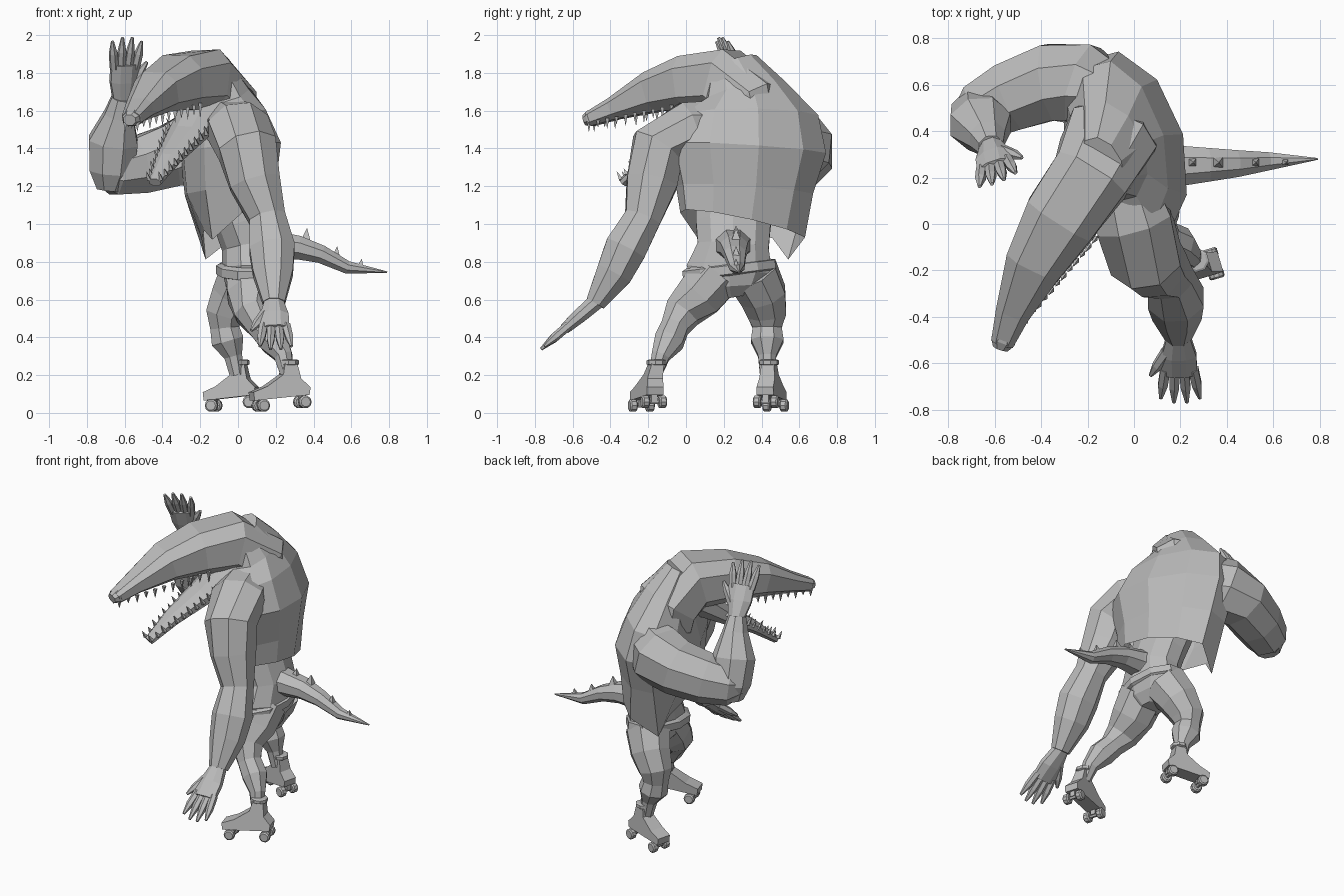
import bpy, bmesh, math
from mathutils import Vector

if "Cube" in bpy.data.objects:
    bpy.data.objects.remove(bpy.data.objects["Cube"], do_unlink=True)

grey = bpy.data.materials.new("plain grey")
grey.use_nodes = True
grey.diffuse_color = (.5, .5, .5, 1)
grey.node_tree.nodes["Principled BSDF"].inputs["Base Color"].default_value = (.5, .5, .5, 1)

X, Y, Z = Vector((1, 0, 0)), Vector((0, 1, 0)), Vector((0, 0, 1))


def finish(name, bm):
    """Turn a bmesh into a flat shaded object."""
    bmesh.ops.recalc_face_normals(bm, faces=bm.faces)
    mesh = bpy.data.meshes.new(name)
    bm.to_mesh(mesh)
    bm.free()
    mesh.materials.append(grey)
    obj = bpy.data.objects.new(name, mesh)
    bpy.context.collection.objects.link(obj)
    return obj


def sweep(bm, stations, side, sides=8, open_start=False, power=1):
    """Skin rings along a path; a station is x, y, z, half width, half depth."""
    points = [Vector(s[:3]) for s in stations]
    rings = []

    def bend(value):
        return math.copysign(abs(value) ** power, value) * 1.04

    for i, s in enumerate(stations):
        along = (points[min(i + 1, len(points) - 1)] - points[max(i - 1, 0)]).normalized()
        across = (side - along * side.dot(along)).normalized()
        depth = along.cross(across)
        angles = [math.tau * (k + .5) / sides for k in range(sides)]
        rings.append([bm.verts.new(points[i] + across * bend(math.cos(a)) * s[3]
                                   + depth * bend(math.sin(a)) * s[-1]) for a in angles])
    for low, high in zip(rings, rings[1:]):
        for k in range(sides):
            j = (k + 1) % sides
            bm.faces.new((low[k], low[j], high[j], high[k]))
    if not open_start:
        bm.faces.new(rings[0])
    bm.faces.new(rings[-1])
    return rings


def part(name, stations, side, sides=8, power=1):
    bm = bmesh.new()
    sweep(bm, stations, side, sides, power=power)
    return finish(name, bm)


def spike(bm, base, tip, radius):
    sweep(bm, [(*base, radius), (*tip, radius * .08)], X, 4)


# Loose torn top, open underneath with two hanging front corners
shoulder_line = Vector((-.25, .95, 0))
bm = bmesh.new()
hem = sweep(bm, [(0, .3, .99, .33, .18), (-.04, .31, 1.18, .36, .23),
                 (-.04, .32, 1.4, .42, .25), (-.07, .33, 1.57, .37, .2),
                 (-.1, .31, 1.7, .22, .15), (-.14, .25, 1.85, .13, .09)],
            shoulder_line, 10, open_start=True)[0]
for v in hem:
    v.co.z += .05 - (v.co.y + .05) * .13
corners = sorted((v for v in hem if v.co.x < -.06), key=lambda v: v.co.y)
for v in (corners[0], corners[-1]):
    v.co += Vector((-.04, 0, -.1))
corners[-1].co.y -= .06
finish("torso_top", bm)

# Waist, hips and belt
part("waist", [(-.04, .27, 1.2, .22, .15), (.02, .25, 1.0, .2, .14), (.06, .25, .88, .19, .14),
               (.06, .23, .76, .23, .14), (.06, .23, .67, .19, .12), (.06, .24, .61, .08, .07)], Y, 10)
part("belt", [(.05, .224, .79, .22, .14), (.05, .225, .78, .25, .16),
              (.05, .231, .735, .25, .16), (.05, .232, .725, .22, .14)], Y, 10)

# Neck, skull and long upper jaw
head_side = Vector((.92, -.4, 0))
part("head", [(-.1, .37, 1.5, .18, .15), (-.11, .35, 1.64, .2, .17), (-.19, .2, 1.76, .17, .17),
              (-.32, .02, 1.75, .16, .145), (-.43, -.17, 1.7, .125, .11),
              (-.52, -.38, 1.61, .075, .06), (-.565, -.51, 1.555, .05, .04)], head_side, power=.7)
part("snout_tip", [(-.55, -.47, 1.575, .04, .04), (-.562, -.5, 1.56, .055, .045),
                   (-.574, -.535, 1.55, .035, .03)], head_side)
part("lower_jaw", [(-.17, .17, 1.62, .13, .1), (-.27, -.01, 1.47, .11, .06),
                   (-.37, -.19, 1.34, .07, .04), (-.44, -.33, 1.22, .035, .025)], head_side)

# Teeth along both edges of each jaw
jaw_up = Vector((-.24, -.44, .85)).normalized()
rows = (("upper_teeth", Vector((-.31, .02, 1.64)), Vector((-.565, -.5, 1.54)), -Z),
        ("lower_teeth", Vector((-.25, .02, 1.5)), Vector((-.44, -.33, 1.235)), jaw_up))
for name, back, front, way in rows:
    bm = bmesh.new()
    for k in range(11):
        t = k / 10
        for s in (-1, 1):
            base = back.lerp(front, t) + head_side * s * (.12 - .085 * t)
            spike(bm, base, base + way * (.07 - .02 * t - .015 * (k % 2)), .014)
    finish(name, bm)

# Lowered left arm and raised right arm
part("left_arm", [(-.05, .17, 1.52, .14), (0, .01, 1.51, .17, .14), (.05, -.15, 1.4, .16, .15),
                  (.09, -.18, 1.22, .14), (.155, -.23, 1.03, .1), (.18, -.32, .87, .125, .115),
                  (.185, -.38, .74, .11, .1), (.19, -.48, .58, .06, .055)], X)
part("right_upper_arm", [(-.1, .42, 1.48, .14), (-.12, .53, 1.44, .18, .16), (-.22, .6, 1.4, .2, .18),
                         (-.36, .61, 1.36, .17), (-.53, .55, 1.31, .155),
                         (-.67, .48, 1.28, .13), (-.74, .44, 1.28, .07)], Z)
part("right_forearm", [(-.68, .48, 1.18, .07), (-.67, .47, 1.28, .12), (-.66, .43, 1.44, .135, .12),
                       (-.63, .37, 1.58, .08), (-.615, .33, 1.67, .055)], X)


def hand(name, wrist, tip, across, thumb):
    """Tapered palm, four fanned fingers and a thumb."""
    wrist, tip = Vector(wrist), Vector(tip)
    bm = bmesh.new()
    sweep(bm, [(*wrist, .05, .045), (*wrist.lerp(tip, .3), .078, .04), (*wrist.lerp(tip, .57), .08, .03)], across)
    for i in (-1.5, -.5, .5, 1.5):
        root = wrist.lerp(tip, .5) + across * i * .04
        end = wrist.lerp(tip, 1.02 - abs(i) * .06) + across * i * .056
        sweep(bm, [(*root, .024), (*root.lerp(end, .55), .023), (*end, .008)], across, 6)
    root = wrist.lerp(tip, .25) + across * thumb * .05
    end = wrist.lerp(tip, .6) + across * thumb * .125
    sweep(bm, [(*root, .027), (*root.lerp(end, .6), .023), (*end, .008)], across, 6)
    finish(name, bm)


hand("left_hand", (.19, -.475, .59), (.2, -.77, .335), X, -1)
hand("right_hand", (-.615, .335, 1.66), (-.585, .18, 1.99), Vector((.92, .35, 0)), 1)

# Legs: thigh, knee, calf, ankle
part("left_leg", [(.07, .17, .74, .14), (.07, .07, .62, .13), (.08, -.02, .53, .1), (.13, -.06, .45, .075),
                  (.19, -.09, .38, .08), (.24, -.135, .3, .05), (.26, -.165, .2, .035)], Y)
part("right_leg", [(.04, .35, .74, .14), (-.02, .41, .62, .125), (-.07, .43, .52, .105), (-.07, .43, .45, .08),
                   (-.055, .43, .38, .09), (-.025, .43, .3, .05), (-.005, .43, .2, .04)], Y)

# Quad roller skates, heels slightly raised
BOOT = ((-.02, .07), (1, .065), (1.02, .11), (.76, .135), (.46, .19), (.42, .25), (.2, .25), (.13, .16), (-.04, .11))


def skate(name, heel, toe, lean):
    heel, toe = Vector((*heel, .025)), Vector((*toe, 0))
    across = (toe - heel).cross(Z).normalized()
    bm = bmesh.new()
    loops = []
    for s in (-1, 1):
        loop = []
        for u, z in BOOT:
            half = .052 - max(0, z - .12) * .12 - .01 * abs(u - .6)
            lift = Vector((0, lean * max(0, z - .11), z))
            loop.append(bm.verts.new(heel.lerp(toe, u) + across * s * half + lift))
        bm.faces.new(loop)
        loops.append(loop)
    for k in range(len(BOOT)):
        bm.faces.new((loops[0][k - 1], loops[0][k], loops[1][k], loops[1][k - 1]))
    cuff = heel.lerp(toe, .31) + Y * lean * .14
    sweep(bm, [(*(cuff + Z * h), r) for h, r in ((.235, .04), (.24, .05), (.26, .05), (.265, .04))], across)
    finish(name + "_boot", bm)
    bm = bmesh.new()
    for u in (.07, .84):
        axle = heel.lerp(toe, u) + Z * .035
        sweep(bm, [(*(axle - across * .05), .012), (*(axle + across * .05), .012)], Z, 6)
        sweep(bm, [(*axle, .025), (*(axle + Z * .05), .02)], across, 4)
        for s in (-1, 1):
            hub = axle + across * s * .047
            sweep(bm, [(*(hub + across * d), r) for d, r in
                       ((-.02, .025), (-.013, .033), (.013, .033), (.02, .025))], Z, 10)
    finish(name + "_wheels", bm)


skate("left_skate", (.36, -.165), (.075, -.25), .25)
skate("right_skate", (.09, .42), (-.17, .485), 0)

# Tapering tail with back spikes
part("tail", [(.08, .25, .89, .11, .1), (.2, .25, .885, .09, .08), (.32, .255, .875, .075, .065),
              (.44, .26, .84, .06, .05), (.58, .27, .77, .04, .035), (.79, .28, .745, .004)], Y)
bm = bmesh.new()
for x, z, size in ((.25, .94, .05), (.36, .92, .055), (.52, .835, .045), (.65, .785, .03)):
    base = Vector((x, .265, z))
    spike(bm, base, base + Vector((.005, 0, size)), size * .55)
finish("tail_spikes", bm)
